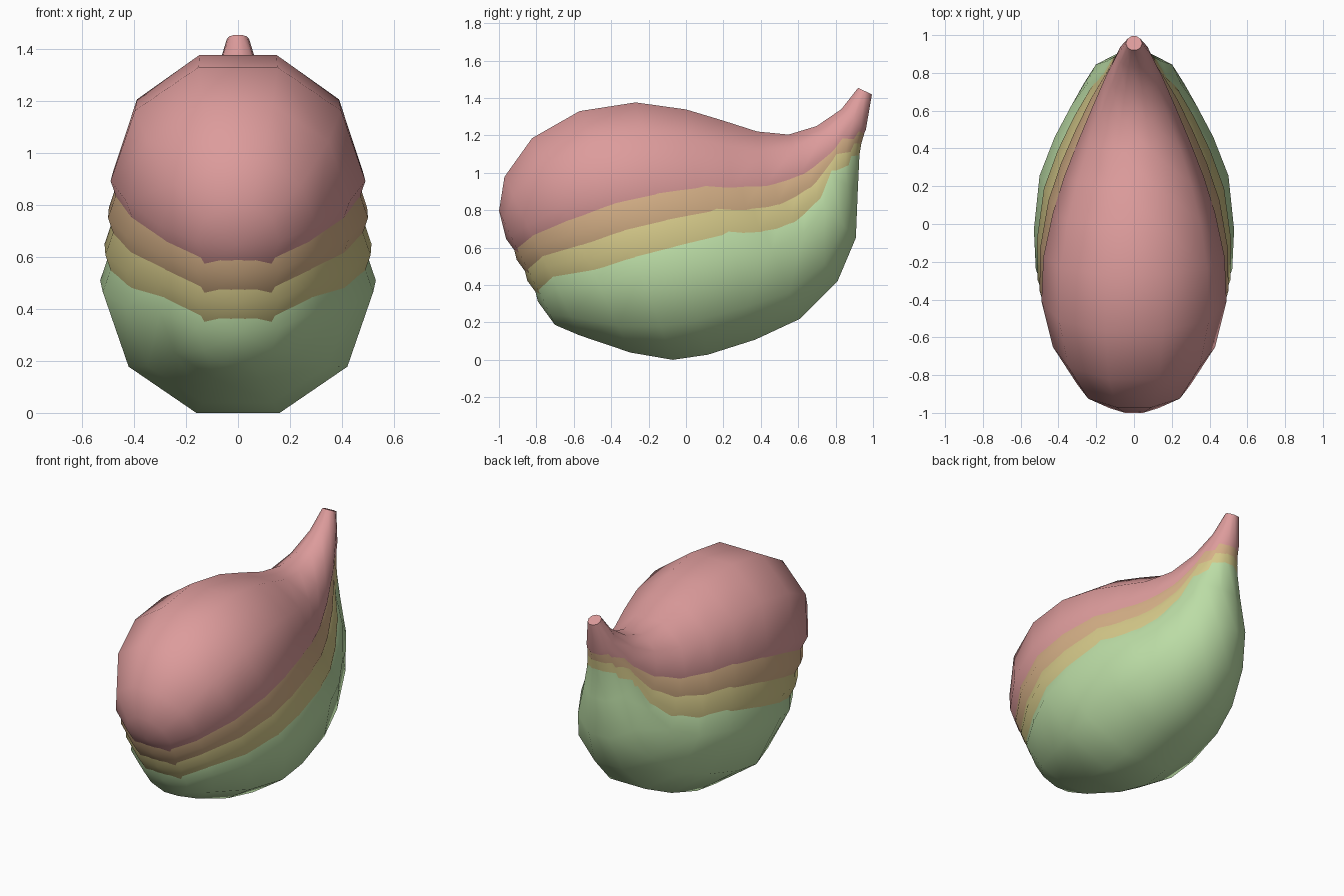
import bpy, bmesh, math

if "Cube" in bpy.data.objects:
    bpy.data.objects.remove(bpy.data.objects["Cube"])

SIDES = 10

# Rings of the top and bottom shells, front to stem: y, z, radius, tilt in degrees
TOP_RINGS = [
    (-.935, .66, .16, 25), (-.85, .72, .30, 25), (-.65, .815, .43, 25),
    (-.41, .892, .49, 20), (-.175, .93, .48, 12), (.057, .934, .43, 8),
    (.25, .93, .37, 8), (.43, .94, .30, 10), (.62, 1.008, .22, 20),
    (.78, 1.133, .15, 35), (.896, 1.285, .09, 50), (.957, 1.437, .043, 65)]
BOTTOM_RINGS = [
    (-.765, .325, .16, 25), (-.69, .39, .30, 25), (-.47, .41, .43, 25),
    (-.24, .465, .52, 20), (-.03, .51, .53, 17), (.256, .57, .50, 14),
    (.46, .59, .42, 22), (.63, .677, .33, 35), (.74, .82, .25, 45),
    (.77, .985, .18, 60), (.84, 1.19, .10, 72), (.957, 1.437, .043, 65)]

SHELLS = [("upper_skin", "rose", (.72, .33, .33)),
          ("upper_band", "tan", (.66, .43, .24)),
          ("lower_band", "straw_yellow", (.66, .58, .25)),
          ("lower_skin", "light_green", (.50, .72, .38))]


def make_shell(name, rings, mat):
    """Loft ten-sided tilted rings, with a blunt nose and a flat stem end."""
    bm = bmesh.new()
    loops = []
    for y, z, r, tilt in rings:
        t = math.radians(tilt)
        loop = []
        for i in range(SIDES):
            a = 2 * math.pi * i / SIDES
            up = r * math.sin(a)
            loop.append(bm.verts.new((r * math.cos(a), y - up * math.sin(t),
                                      z + up * math.cos(t))))
        loops.append(loop)
    for a, b in zip(loops, loops[1:]):
        for i in range(SIDES):
            j = (i + 1) % SIDES
            bm.faces.new((a[i], a[j], b[j], b[i]))
    # Slightly bulged nose
    y, z, r, tilt = rings[0]
    t = math.radians(tilt)
    nose = bm.verts.new((0, y - .03 * math.cos(t), z - .03 * math.sin(t)))
    for i in range(SIDES):
        bm.faces.new((nose, loops[0][(i + 1) % SIDES], loops[0][i]))
    # Flat stem end
    bm.faces.new(loops[-1])
    bmesh.ops.recalc_face_normals(bm, faces=bm.faces)
    mesh = bpy.data.meshes.new(name)
    bm.to_mesh(mesh)
    bm.free()
    mesh.materials.append(mat)
    obj = bpy.data.objects.new(name, mesh)
    bpy.context.collection.objects.link(obj)
    bpy.ops.object.select_all(action='DESELECT')
    obj.select_set(True)
    bpy.context.view_layer.objects.active = obj
    bpy.ops.object.shade_smooth_by_angle(angle=math.radians(65))


# Four overlapping shells, blended from top to bottom and joined at the stem
for k, (name, colour, rgb) in enumerate(SHELLS):
    mat = bpy.data.materials.new(colour)
    mat.diffuse_color = (*rgb, 1)
    mat.use_nodes = True
    mat.node_tree.nodes["Principled BSDF"].inputs["Base Color"].default_value = mat.diffuse_color
    f = k / (len(SHELLS) - 1)
    rings = [tuple(p + (q - p) * f for p, q in zip(a, b))
             for a, b in zip(TOP_RINGS, BOTTOM_RINGS)]
    make_shell(name, rings, mat)
